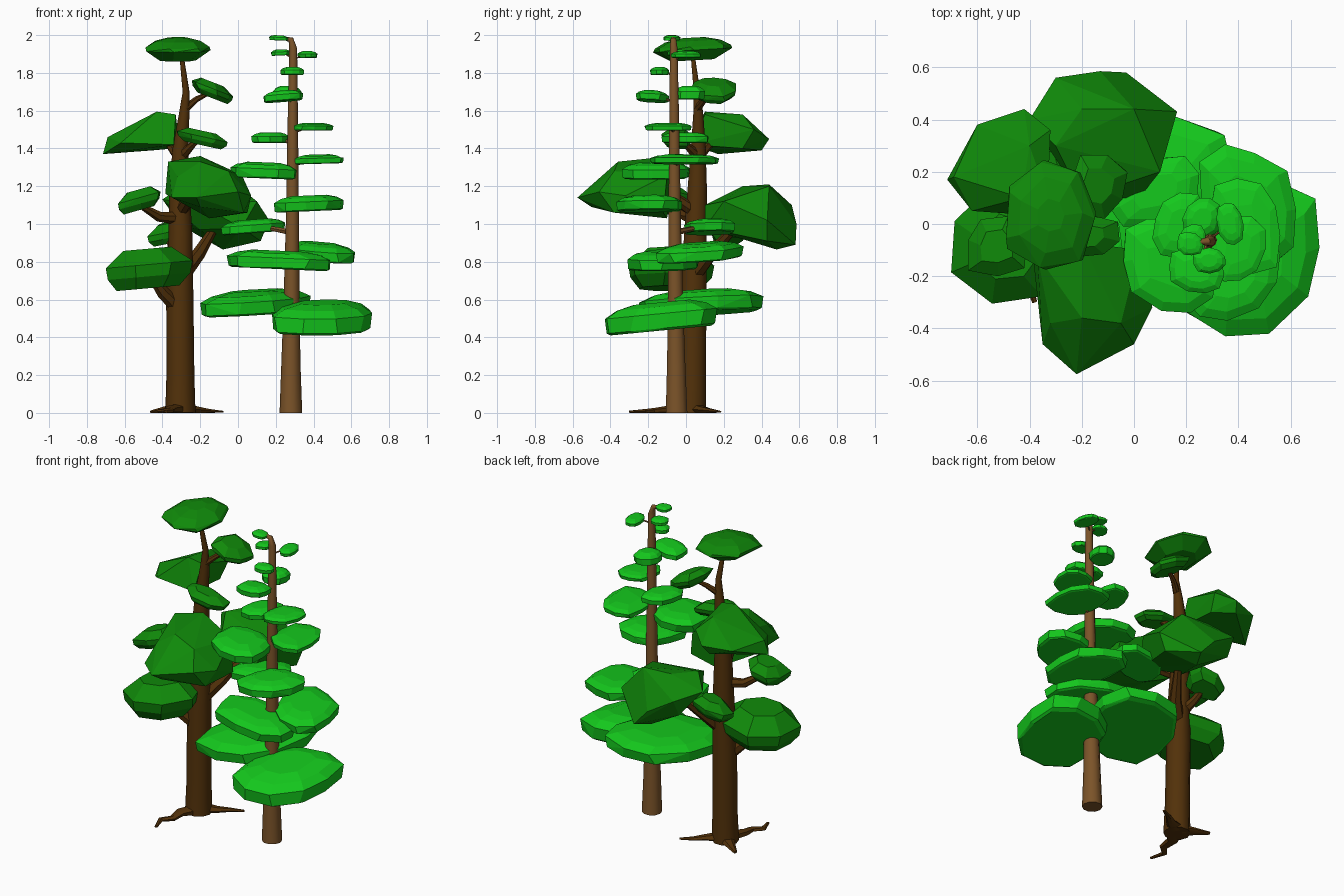
import bpy, bmesh, math, random
from mathutils import Vector

random.seed(11)


def material(name, color):
    m = bpy.data.materials.new(name)
    m.diffuse_color = (*color, 1)
    return m


DARK_LEAF = material("dark_leaf", (0.005, 0.25, 0.003))
LIGHT_LEAF = material("light_leaf", (0.007, 0.58, 0.012))
DARK_BARK = material("dark_bark", (0.085, 0.031, 0.003))
LIGHT_BARK = material("light_bark", (0.200, 0.088, 0.022))
SLIM_AXIS = Vector((.287, -.06))


def finish(bm, name, mat, smooth=False):
    bmesh.ops.recalc_face_normals(bm, faces=bm.faces)
    me = bpy.data.meshes.new(name)
    bm.to_mesh(me)
    bm.free()
    me.materials.append(mat)
    ob = bpy.data.objects.new(name, me)
    bpy.context.collection.objects.link(ob)
    if smooth:
        bpy.context.view_layer.objects.active = ob
        ob.select_set(True)
        bpy.ops.object.shade_smooth_by_angle(angle=math.radians(40))
        ob.select_set(False)
    return ob


def tube(name, path, mat, sides=8, flat=1.0):
    """Tapered limb through (x, y, z, radius) points; flat squashes it in z."""
    bm = bmesh.new()
    pts = [Vector(p[:3]) for p in path]
    rings = []
    for i, p in enumerate(pts):
        d = (pts[min(i + 1, len(pts) - 1)] - pts[max(i - 1, 0)]).normalized()
        q = Vector((0, 0, 1)).rotation_difference(d)
        ring = []
        for k in range(sides):
            a = math.tau * k / sides
            off = q @ Vector((math.cos(a), math.sin(a), 0)) * path[i][3]
            off.z *= flat
            v = p + off
            v.z = max(v.z, 0)
            ring.append(bm.verts.new(v))
        rings.append(ring)
    for r0, r1 in zip(rings, rings[1:]):
        for k in range(sides):
            j = (k + 1) % sides
            bm.faces.new((r0[k], r0[j], r1[j], r1[k]))
    bm.faces.new(rings[0][::-1])
    bm.faces.new(rings[-1])
    return finish(bm, name, mat, True)


def hull(name, pts, mat):
    """Faceted convex solid around the points."""
    bm = bmesh.new()
    for p in pts:
        bm.verts.new(p)
    res = bmesh.ops.convex_hull(bm, input=bm.verts)
    junk = [g for g in res["geom_interior"] if isinstance(g, bmesh.types.BMVert)]
    bmesh.ops.delete(bm, geom=junk, context='VERTS')
    bmesh.ops.dissolve_limit(bm, angle_limit=math.radians(7), verts=bm.verts, edges=bm.edges)
    return finish(bm, name, mat)


def clump(name, box, mat, levels, sides, tilt=(0, 0), axis=None, squeeze=1, jitter=0.06):
    """Foliage filling box (x0, x1, y0, y1, z0, z1); squeeze narrows it along the line to the axis."""
    radial = None
    if axis:
        radial = Vector(((box[0] + box[1]) / 2, (box[2] + box[3]) / 2)) - axis
        radial.normalize()
    pts = []
    turn = random.uniform(0, 6)
    ring = [random.uniform(1 - jitter, 1 + jitter) for _ in range(sides)]
    for h, s in levels:
        for k in range(sides):
            a = turn + math.tau * (k + random.uniform(-.1, .1)) / sides
            c, w = math.cos(a), math.sin(a)
            r = s * ring[k] / (c ** 4 + w ** 4) ** 0.12
            p = Vector((r * c, r * w))
            if radial:
                p -= radial * p.dot(radial) * (1 - squeeze)
            pts.append(Vector((p.x, p.y, h + tilt[0] * p.x + tilt[1] * p.y)))
    lo = [min(p[i] for p in pts) for i in range(3)]
    hi = [max(p[i] for p in pts) for i in range(3)]
    return hull(name, [[box[2 * i] + (p[i] - lo[i]) / (hi[i] - lo[i]) * (box[2 * i + 1] - box[2 * i])
                        for i in range(3)] for p in pts], mat)


# Broad tree: trunk
tube("dark_trunk", [(-.305, .03, 0, .08), (-.305, .035, .2, .074), (-.308, .04, .6, .072),
                    (-.305, .05, .95, .063), (-.31, .06, 1.2, .053), (-.305, .065, 1.4, .041),
                    (-.285, .065, 1.58, .028), (-.275, .058, 1.7, .018), (-.3, .035, 1.9, .011)],
     DARK_BARK, 10)

# Broad tree: surface roots
roots = [
    [(-.31, 0, .02, .05), (-.36, -.08, .02, .035), (-.36, -.16, .012, .025), (-.41, -.21, .01, .02), (-.38, -.3, .006, .01)],
    [(-.28, .05, .02, .05), (-.21, .09, .015, .03), (-.15, .14, .01, .018), (-.08, .18, .006, .009)],
    [(-.33, .05, .02, .05), (-.39, .1, .015, .03), (-.46, .15, .006, .012)],
]
for i, p in enumerate(roots):
    tube(f"dark_root_{i + 1}", p, DARK_BARK, 6, 0.6)

# Broad tree: limbs
limbs = [
    [(-.32, .03, .56, .04), (-.4, -.02, .64, .035), (-.46, -.06, .72, .02)],
    [(-.29, .05, .74, .045), (-.21, .13, .84, .036), (-.13, .25, .97, .022)],
    [(-.32, .06, .82, .035), (-.35, .14, .88, .025), (-.37, .22, .95, .015)],
    [(-.31, .04, 1.03, .035), (-.42, 0, 1.04, .028), (-.52, -.08, 1.1, .015)],
    [(-.3, .04, 1.07, .035), (-.25, -.08, 1.15, .03), (-.19, -.26, 1.18, .018)],
    [(-.31, .06, 1.35, .03), (-.36, .12, 1.42, .024), (-.42, .18, 1.48, .014)],
    [(-.3, .06, 1.36, .03), (-.24, 0, 1.42, .018), (-.19, -.04, 1.46, .01)],
    [(-.28, .06, 1.61, .022), (-.22, .1, 1.66, .016), (-.14, .14, 1.7, .009)],
]
for i, p in enumerate(limbs):
    tube(f"dark_limb_{i + 1}", p, DARK_BARK, 7)

# Broad tree: three large wedge-shaped foliage masses
masses = {
    "front": [(-.37, -.12, 1.33), (-.2, -.07, 1.36), (.02, -.1, 1.26), (.07, -.32, 1.15), (0, -.46, 1.17),
              (-.22, -.575, 1.14), (-.35, -.46, 1.14), (-.385, -.14, 1.16), (-.32, -.38, 1.25), (.05, -.12, 1.06),
              (.03, -.38, 1.06), (-.2, -.5, 1.09), (-.15, -.1, 1.03), (-.05, -.38, 1.28), (-.2, -.36, 1.33)],
    "rear": [(-.4, .4, 1.13), (-.3, .56, 1.1), (-.13, .585, 1.0), (.0, .44, 1.2), (.165, .43, 1.02),
             (.1, .2, 1.12), (-.3, .3, 1.2), (-.2, .1, 1.1), (.02, .1, .98), (.12, .43, .91),
             (-.03, .58, .89), (-.08, .48, .865), (-.3, .5, .99), (-.2, .2, .97), (-.2, .44, 1.21)],
    "upper": [(-.715, .17, 1.37), (-.69, .18, 1.46), (-.6, .38, 1.44), (-.42, .44, 1.45), (-.32, .36, 1.5),
              (-.4, .3, 1.58), (-.33, .1, 1.58), (-.43, .1, 1.595), (-.62, .05, 1.43), (-.34, .03, 1.42),
              (-.34, .3, 1.4), (-.45, .4, 1.39)],
}
for n, pts in masses.items():
    hull(f"dark_foliage_{n}", pts, DARK_LEAF)

# Broad tree: smaller foliage (box, tilt)
CHUNK = [(0, .72), (.3, .95), (.6, 1), (1, .55)]
LENS = [(0, .55), (.45, 1), (.6, .97), (.85, .7), (1, .3)]
dark = [
    ((-.49, -.145, -.175, .245, 1.86, 1.99), (0, .1), LENS),
    ((-.245, -.025, .02, .265, 1.635, 1.775), (-.5, 0), CHUNK),
    ((-.325, -.055, -.13, .04, 1.395, 1.51), (-.4, 0), CHUNK),
    ((-.635, -.41, -.2, .03, 1.05, 1.2), (.3, 0), CHUNK),
    ((-.7, -.24, -.305, .15, .645, .88), (.1, 0), CHUNK),
    ((-.48, -.24, .13, .33, .88, 1.03), (.3, .1), CHUNK),
]
for i, (b, t, lv) in enumerate(dark):
    clump(f"dark_foliage_{i + 1}", b, DARK_LEAF, lv, 7, t, jitter=0.1)

# Slim tree: trunk
trunk = [(.28, -.05, 0, .06), (.28, -.052, .25, .051), (.283, -.055, .55, .043), (.288, -.06, 1, .035),
         (.29, -.062, 1.5, .028), (.292, -.065, 1.93, .021), (.28, -.067, 1.975, .016), (.24, -.07, 1.985, .008)]
tube("light_trunk", trunk, LIGHT_BARK, 10)

# Slim tree: thick flat foliage pads around the trunk (box, tilt), each carried by a short twig
PAD = [(0, .9), (.08, .97), (.6, 1), (.85, .8), (1, .5)]
pads = [
    ((.18, .71, -.43, .165, .41, .60), (0, .2)),
    ((-.2, .385, -.25, .41, .505, .66), (.15, .12)),
    ((-.06, .49, -.31, .07, .75, .865), (-.15, 0)),
    ((.25, .62, -.16, .305, .79, .91), (-.15, .15)),
    ((-.09, .25, -.01, .26, .94, 1.03), (.2, 0)),
    ((.19, .56, -.37, -.02, 1.06, 1.155), (.1, 0)),
    ((-.04, .31, -.34, .02, 1.235, 1.33), (-.1, 0)),
    ((.29, .56, -.19, .175, 1.315, 1.37), (.1, 0)),
    ((.07, .27, -.13, .12, 1.43, 1.485), (0, 0)),
    ((.295, .505, -.22, .03, 1.495, 1.535), (0, 0)),
    ((.135, .345, -.265, -.09, 1.64, 1.71), (.15, -.1)),
    ((.185, .335, -.06, .1, 1.66, 1.73), (0, 0)),
    ((.225, .35, -.19, -.09, 1.79, 1.83), (0, 0)),
    ((.315, .42, -.08, .08, 1.88, 1.915), (0, 0)),
    ((.175, .275, -.1, 0, 1.89, 1.925), (.1, 0)),
    ((.165, .265, -.12, -.03, 1.97, 2.0), (-.1, 0)),
]
for i, (b, t) in enumerate(pads):
    clump(f"light_foliage_{i + 1}", b, LIGHT_LEAF, PAD, 10, t, axis=SLIM_AXIS, squeeze=0.78)
    cx, cy, cz = [(b[2 * k] + b[2 * k + 1]) / 2 for k in range(3)]
    r = 0.03 * (1 - cz / 2.3)
    if i < 15:
        tube(f"light_twig_{i + 1}", [(.287, -.06, cz - .03, r), ((.287 + cx) / 2, (cy - .06) / 2, cz - .01, r * .8),
                                     (cx, cy, cz, r * .5)], LIGHT_BARK, 6)
